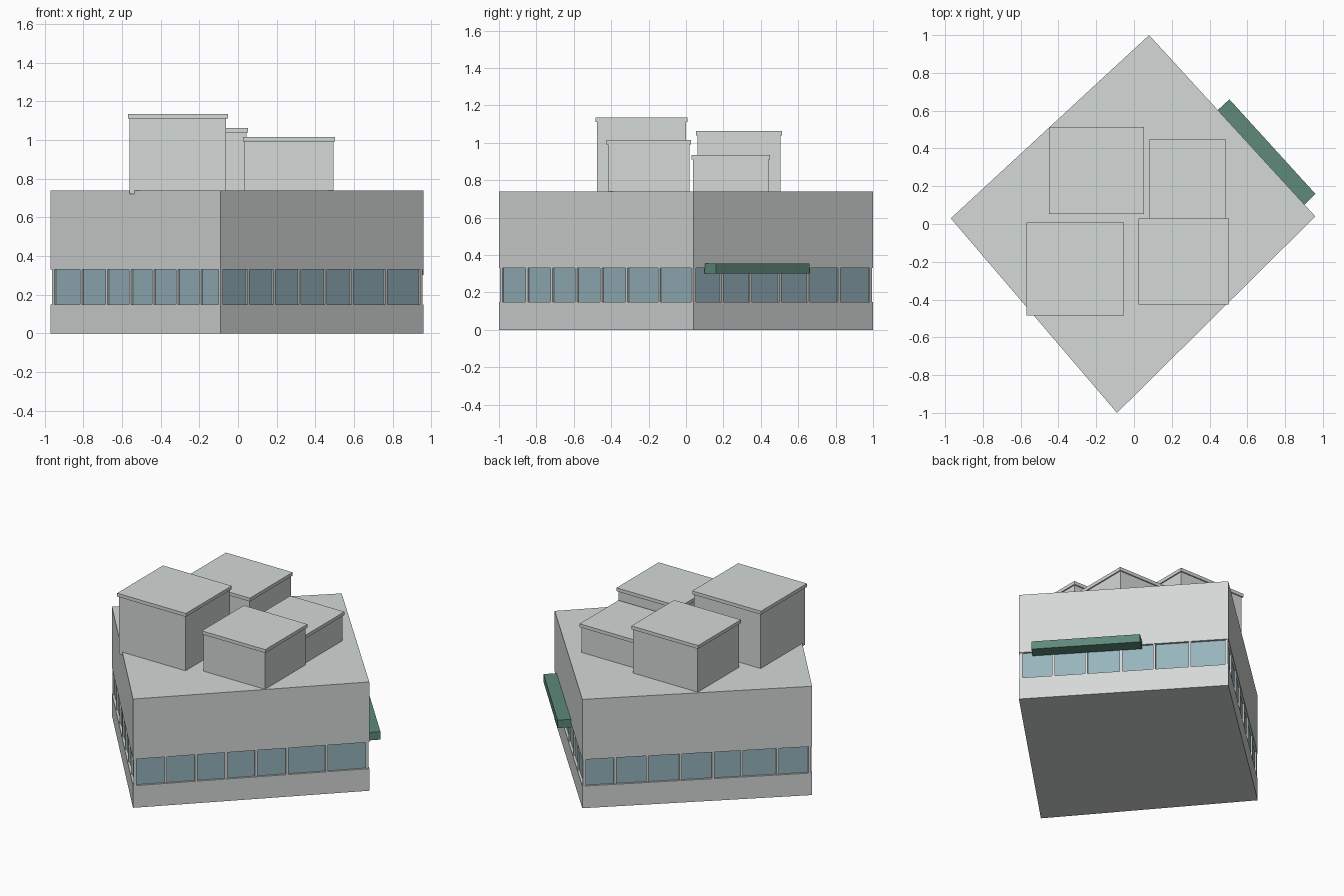
import bpy
import bmesh
from mathutils import Vector

old = bpy.data.objects.get("Cube")
if old:
    bpy.data.objects.remove(old, do_unlink=True)


def srgb(r, g, b):
    return tuple((c / 255 / 12.92) if c < 11 else ((c / 255 + 0.055) / 1.055) ** 2.4
                 for c in (r, g, b)) + (1,)


def material(name, color):
    mat = bpy.data.materials.new(name)
    mat.use_nodes = True
    mat.diffuse_color = color
    mat.node_tree.nodes["Principled BSDF"].inputs["Base Color"].default_value = color
    return mat


concrete = material("pale concrete", srgb(212, 216, 214))
glass = material("blue window glass", srgb(150, 180, 188))
green = material("green canopy", srgb(94, 138, 122))


def prism(name, outline, z0, z1, mat):
    """Extrude a flat outline between two heights."""
    bm = bmesh.new()
    face = bm.faces.new([bm.verts.new((p[0], p[1], z0)) for p in outline])
    top = bmesh.ops.extrude_face_region(bm, geom=[face])["geom"]
    bmesh.ops.translate(bm, vec=(0, 0, z1 - z0),
                        verts=[v for v in top if isinstance(v, bmesh.types.BMVert)])
    bmesh.ops.recalc_face_normals(bm, faces=bm.faces)
    mesh = bpy.data.meshes.new(name)
    bm.to_mesh(mesh)
    bm.free()
    mesh.materials.append(mat)
    obj = bpy.data.objects.new(name, mesh)
    bpy.context.collection.objects.link(obj)
    return obj


def rectangle(x0, x1, y0, y1):
    return [(x0, y0), (x1, y0), (x1, y1), (x0, y1)]


# Main block: solid base, recessed glass band, solid upper storey
SILL, HEAD, ROOF = 0.15, 0.33, 0.74
corners = [Vector(c) for c in ((-0.09, -1), (0.96, 0.04), (0.08, 1), (-0.97, 0.03))]
prism("base_wall", corners, 0, SILL, concrete)
prism("upper_wall", corners, HEAD, ROOF, concrete)
prism("window_band", [c * 0.98 for c in corners], SILL, HEAD, glass)

# Mullions: positions along each side, going anticlockwise from the front corner
mullions = {
    "front_right": (0.01, 0.14, 0.268, 0.394, 0.522, 0.653, 0.82, 0.99),
    "back_right": (0.01, 0.165, 0.322, 0.487, 0.646, 0.815, 0.99),
    "back_left": (0.01, 0.143, 0.283, 0.428, 0.57, 0.695, 0.85, 0.99),
    "front_left": (0.015, 0.175, 0.325, 0.465, 0.6, 0.74, 0.875, 0.99),
}
for i, (side, places) in enumerate(mullions.items()):
    start, end = corners[i], corners[(i + 1) % 4]
    along = (end - start).normalized()
    inward = Vector((-along.y, along.x))
    for n, t in enumerate(places):
        mid = start.lerp(end, t)
        a, b = mid - along * 0.008, mid + along * 0.008
        prism(f"{side}_mullion_{n + 1}",
              [a + inward * 0.004, b + inward * 0.004, b + inward * 0.02, a + inward * 0.02],
              SILL, HEAD, concrete)

# Entrance canopy on the back right wall
prism("entrance_canopy", [(0.90, 0.10), (0.96, 0.16), (0.505, 0.66), (0.44, 0.60)],
      0.302, 0.356, green)

# Rooftop blocks, each with a thin overhanging cap
blocks = {
    "tall_front_left": (-0.57, -0.053, -0.485, 0.008, 0.72, 1.135),
    "front_right": (0.025, 0.503, -0.425, 0.028, 0.735, 1.015),
    "back_left": (-0.45, 0.052, 0.053, 0.513, 0.735, 1.062),
    "low_back_right": (0.08, 0.487, 0.03, 0.448, 0.735, 0.935),
}
LIP, CAP = 0.008, 0.023
for name, (x0, x1, y0, y1, z0, z1) in blocks.items():
    prism(f"{name}_roof_block", rectangle(x0 + LIP, x1 - LIP, y0 + LIP, y1 - LIP),
          z0, z1 - CAP, concrete)
    prism(f"{name}_roof_cap", rectangle(x0, x1, y0, y1), z1 - CAP, z1, concrete)
